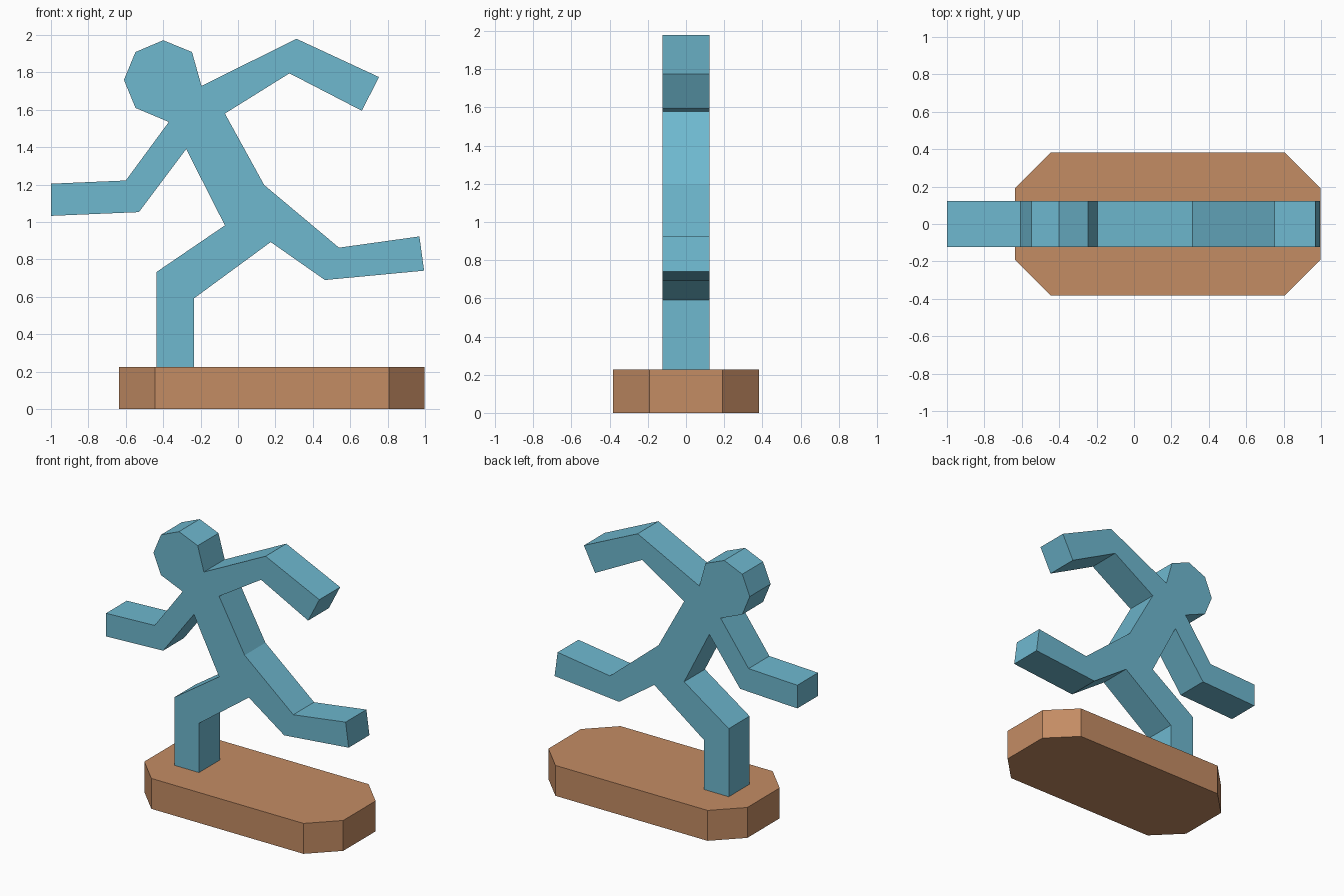
import bpy, bmesh
from mathutils import Vector

if "Cube" in bpy.data.objects:
    bpy.data.objects.remove(bpy.data.objects["Cube"])


def material(name, rgb):
    m = bpy.data.materials.new(name)
    m.diffuse_color = (*rgb, 1)
    m.use_nodes = True
    m.node_tree.nodes["Principled BSDF"].inputs["Base Color"].default_value = m.diffuse_color
    return m


def prism(name, points, direction, mat):
    """Extrude a flat closed outline along a direction."""
    bm = bmesh.new()
    face = bm.faces.new([bm.verts.new(p) for p in points])
    ext = bmesh.ops.extrude_face_region(bm, geom=[face], use_keep_orig=True)
    moved = [v for v in ext["geom"] if isinstance(v, bmesh.types.BMVert)]
    bmesh.ops.translate(bm, verts=moved, vec=Vector(direction))
    bmesh.ops.recalc_face_normals(bm, faces=bm.faces)
    mesh = bpy.data.meshes.new(name)
    bm.to_mesh(mesh)
    bm.free()
    mesh.materials.append(mat)
    ob = bpy.data.objects.new(name, mesh)
    bpy.context.collection.objects.link(ob)
    return ob


teal = material("teal", (0.156, 0.479, 0.624))
brown = material("brown", (0.552, 0.262, 0.127))

BASE_TOP = 0.226
HALF_DEPTH = 0.122

# Running figure silhouette (x, z), limb by limb
head = [(-0.195, 1.727), (-0.246, 1.909), (-0.40, 1.972), (-0.548, 1.909),
        (-0.61, 1.76), (-0.548, 1.61)]
lower_arm = [(-0.37, 1.535), (-0.60, 1.222), (-1.0, 1.205), (-1.0, 1.033),
             (-0.53, 1.053), (-0.277, 1.39)]
standing_leg = [(-0.07, 0.982), (-0.437, 0.732), (-0.437, BASE_TOP),
                (-0.235, BASE_TOP), (-0.235, 0.592), (0.175, 0.893)]
raised_leg = [(0.465, 0.69), (0.995, 0.74), (0.97, 0.923), (0.54, 0.863),
              (0.14, 1.198)]
upper_arm = [(-0.07, 1.58), (0.275, 1.795), (0.662, 1.595), (0.754, 1.775),
             (0.312, 1.98)]
outline = head + lower_arm + standing_leg + raised_leg + upper_arm
prism("running_figure", [(x, -HALF_DEPTH, z) for x, z in outline],
      (0, 2 * HALF_DEPTH, 0), teal)

# Plinth with chamfered corners
x0, x1, y, c = -0.637, 0.998, 0.382, 0.192
plan = [(x0 + c, -y), (x1 - c, -y), (x1, -y + c), (x1, y - c),
        (x1 - c, y), (x0 + c, y), (x0, y - c), (x0, -y + c)]
prism("plinth", [(px, py, 0) for px, py in plan], (0, 0, BASE_TOP), brown)
